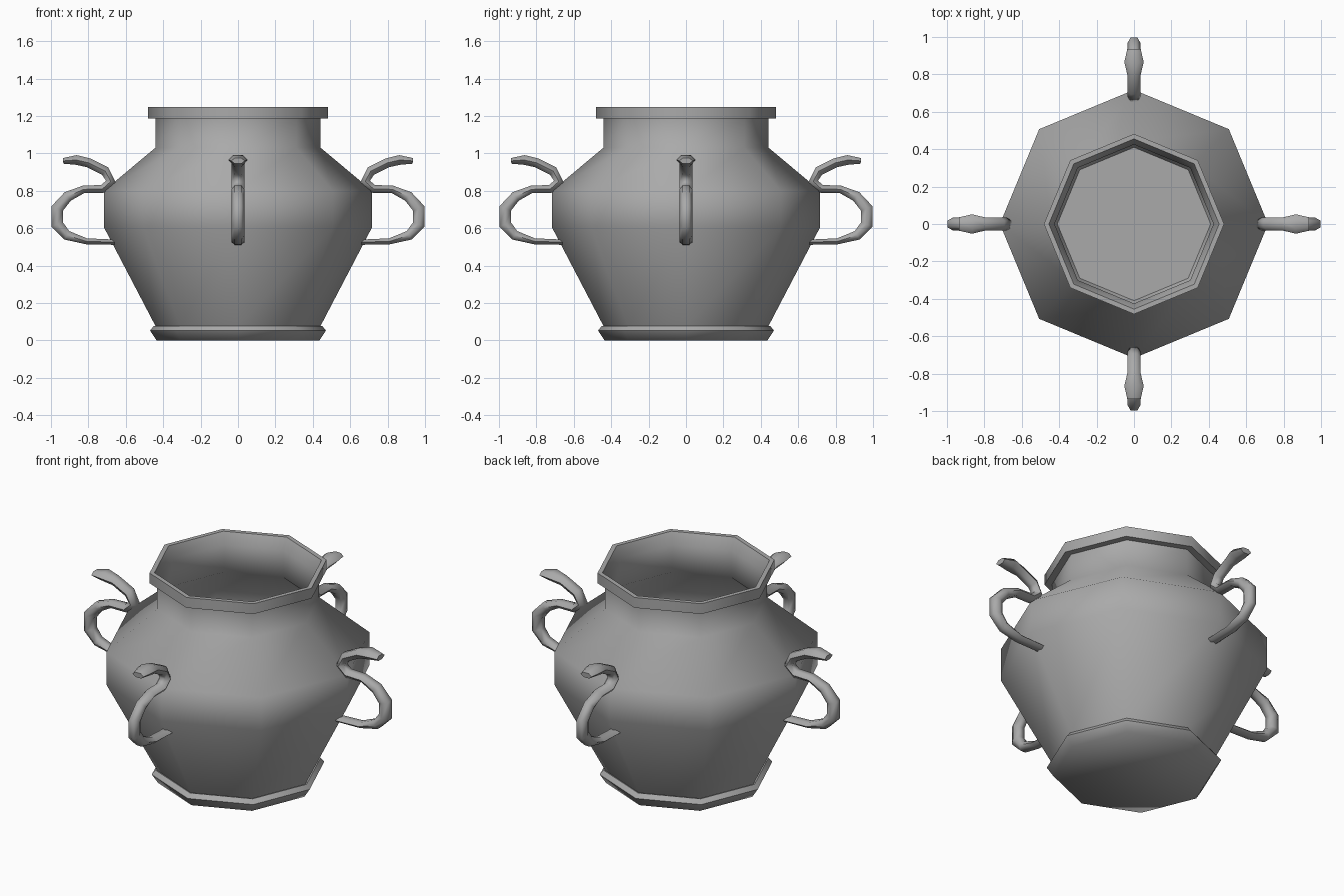
import bpy
import bmesh
from math import cos, sin, pi, radians
from mathutils import Vector, Matrix

cube = bpy.data.objects.get("Cube")
if cube:
    bpy.data.objects.remove(cube)

clay = bpy.data.materials.new("grey_clay")
clay.use_nodes = True
GREY = (0.4, 0.4, 0.4, 1)
clay.diffuse_color = GREY
clay.node_tree.nodes["Principled BSDF"].inputs["Base Color"].default_value = GREY


def loft(name, rings, cap_start=True, cap_end=True, angle=62):
    """Bridge equal-sized rings of points into one smooth-shaded object."""
    bm = bmesh.new()
    loops = [[bm.verts.new(p) for p in ring] for ring in rings]
    n = len(loops[0])
    for a, b in zip(loops, loops[1:]):
        for i in range(n):
            j = (i + 1) % n
            bm.faces.new((a[i], a[j], b[j], b[i]))
    if cap_start:
        bm.faces.new(loops[0][::-1])
    if cap_end:
        bm.faces.new(loops[-1])
    bmesh.ops.recalc_face_normals(bm, faces=bm.faces)
    mesh = bpy.data.meshes.new(name)
    bm.to_mesh(mesh)
    bm.free()
    mesh.materials.append(clay)
    obj = bpy.data.objects.new(name, mesh)
    bpy.context.collection.objects.link(obj)
    bpy.ops.object.select_all(action='DESELECT')
    obj.select_set(True)
    bpy.context.view_layer.objects.active = obj
    bpy.ops.object.shade_smooth_by_angle(angle=radians(angle))
    return obj


def octagon(r, z):
    return [(r * cos(k * pi / 4), r * sin(k * pi / 4), z) for k in range(8)]


# Octagonal jar: foot, body, neck and rim outside, then the hollow inside
profile = [(0.435, 0), (0.47, 0.053), (0.45, 0.078), (0.44, 0.075),
           (0.717, 0.605), (0.717, 0.8), (0.442, 1.03), (0.442, 1.187),
           (0.482, 1.187), (0.482, 1.248), (0.455, 1.248),
           (0.425, 1.18), (0.425, 1.02), (0.69, 0.79), (0.69, 0.61), (0.41, 0.06)]
loft("jar", [octagon(r, z) for r, z in profile])

# Handle path from tail to head: radius, height, half width, half thickness
path = [(0.65, 0.525, 0.035, 0.014), (0.81, 0.53, 0.035, 0.016),
        (0.915, 0.562, 0.035, 0.026), (0.967, 0.62, 0.035, 0.033),
        (0.967, 0.705, 0.035, 0.033), (0.91, 0.77, 0.035, 0.028),
        (0.825, 0.808, 0.035, 0.02), (0.725, 0.81, 0.035, 0.022),
        (0.68, 0.85, 0.035, 0.026), (0.71, 0.905, 0.035, 0.026),
        (0.8, 0.95, 0.036, 0.025), (0.865, 0.965, 0.052, 0.026),
        (0.935, 0.96, 0.036, 0.015)]
centres = [Vector((r, 0, z)) for r, z, w, t in path]
rings = []
for i, (r, z, w, t) in enumerate(path):
    along = (centres[min(i + 1, len(path) - 1)] - centres[max(i - 1, 0)]).normalized()
    across = Vector((-along.z, 0, along.x))
    side = Vector((0, 1, 0))
    rings.append([centres[i] + side * w * cos(k * pi / 3) + across * t * sin(k * pi / 3) / sin(pi / 3)
                  for k in range(6)])

# Four handles around the jar
for k, place in enumerate(("left", "back", "right", "front")):
    turn = Matrix.Rotation(k * pi / 2, 3, 'Z')
    loft(place + "_handle", [[turn @ p for p in ring] for ring in rings], angle=65)
